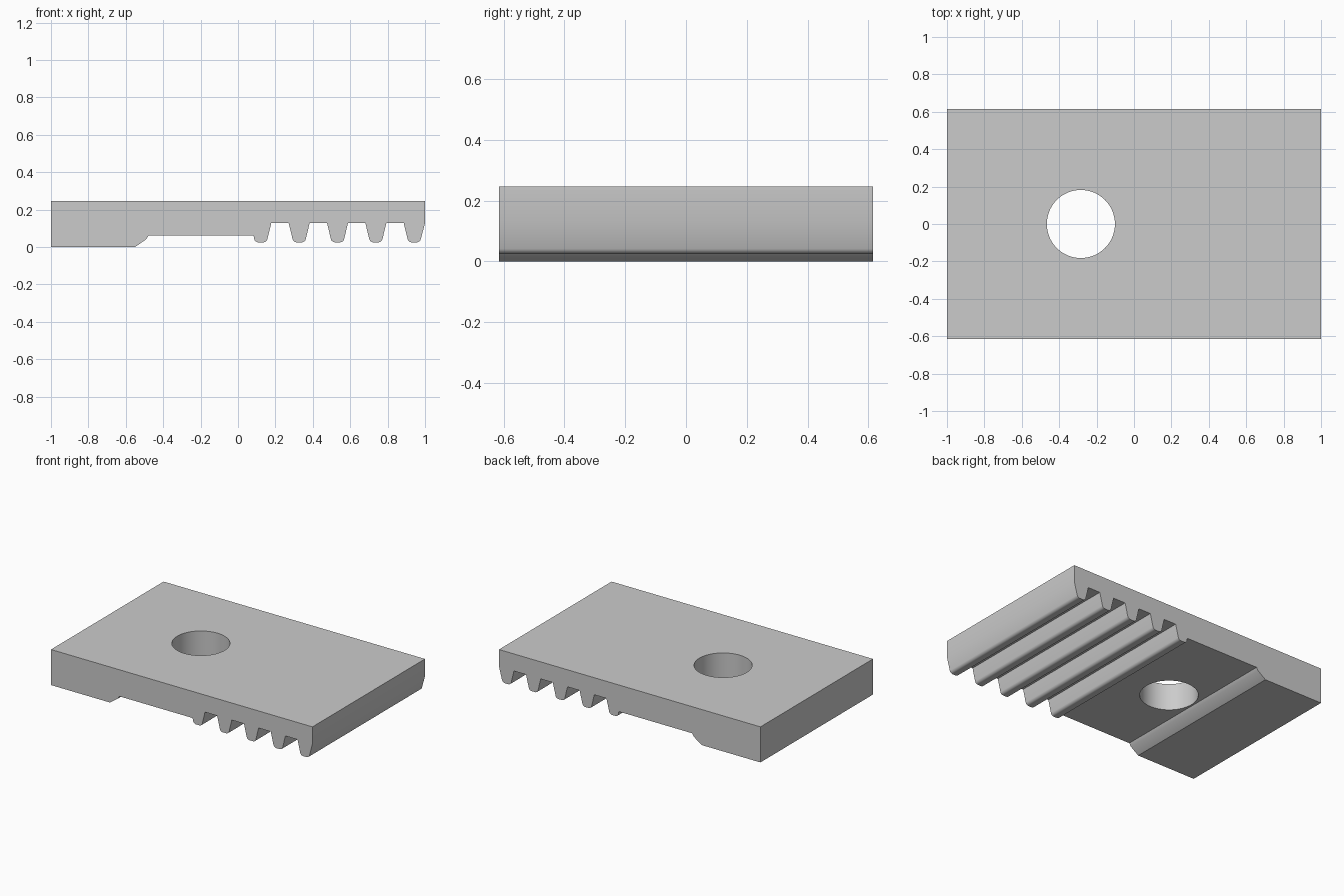
import bpy, bmesh, math

cube = bpy.data.objects.get("Cube")
if cube:
    bpy.data.objects.remove(cube, do_unlink=True)

HALF_DEPTH = 0.615
TOP, RELIEF, ROOT, TIP = 0.246, 0.062, 0.128, 0.025
PITCH, FIRST_TOOTH, TEETH = 0.205, 0.122, 5

grey = bpy.data.materials.new("plain_grey")
grey.use_nodes = True
colour = (0.6, 0.6, 0.6, 1)
grey.diffuse_color = colour
grey.node_tree.nodes["Principled BSDF"].inputs["Base Color"].default_value = colour


def tooth_half(steps=6):
    """Right half of a tooth, from the rounded tip up to the root."""
    slope, r = math.radians(15), 0.023
    cx, cz = 0.013, TIP + r
    arc = [(cx + r * math.sin(a), cz - r * math.cos(a))
           for a in (i / steps * (math.pi / 2 - slope) for i in range(steps + 1))]
    return arc + [(0.056, ROOT)]


# Underside profile: clamping heel, ramp, relief, then the teeth
profile = [(-1, TOP), (-1, 0), (-0.55, 0), (-0.49, 0.042), (-0.478, RELIEF)]
half = tooth_half()
for i in range(TEETH):
    c = FIRST_TOOTH + i * PITCH
    left = [(c - x, z) for x, z in reversed(half)]
    if i == 0:
        # The first tooth begins at the relief surface
        left = [(c - 0.039, RELIEF)] + left[1:]
    profile += left + [(min(c + x, 1), z) for x, z in half]
profile[-1] = (1, ROOT)
profile.append((1, TOP))

# Extrude the profile through the depth
bm = bmesh.new()
face = bm.faces.new([bm.verts.new((x, -HALF_DEPTH, z)) for x, z in profile])
ext = bmesh.ops.extrude_face_region(bm, geom=[face])
bmesh.ops.translate(bm, vec=(0, 2 * HALF_DEPTH, 0),
                    verts=[v for v in ext["geom"] if isinstance(v, bmesh.types.BMVert)])
bmesh.ops.recalc_face_normals(bm, faces=bm.faces)
mesh = bpy.data.meshes.new("toothed_clamp_plate")
bm.to_mesh(mesh)
bm.free()
mesh.materials.append(grey)
plate = bpy.data.objects.new("toothed_clamp_plate", mesh)
bpy.context.collection.objects.link(plate)

# Bolt hole
bpy.ops.mesh.primitive_cylinder_add(vertices=64, radius=0.182, depth=1, location=(-0.284, 0, 0.1))
cutter = bpy.context.object
cutter.name = "bolt_hole_cutter"
cutter.hide_render = True
cutter.data.materials.append(grey)
cut = plate.modifiers.new("bolt_hole", "BOOLEAN")
cut.operation, cut.solver, cut.object = "DIFFERENCE", "EXACT", cutter

bpy.ops.object.select_all(action="DESELECT")
plate.select_set(True)
bpy.context.view_layer.objects.active = plate
bpy.ops.object.modifier_apply(modifier=cut.name)
bpy.data.objects.remove(cutter, do_unlink=True)
bpy.ops.object.shade_smooth_by_angle(angle=math.radians(30))
